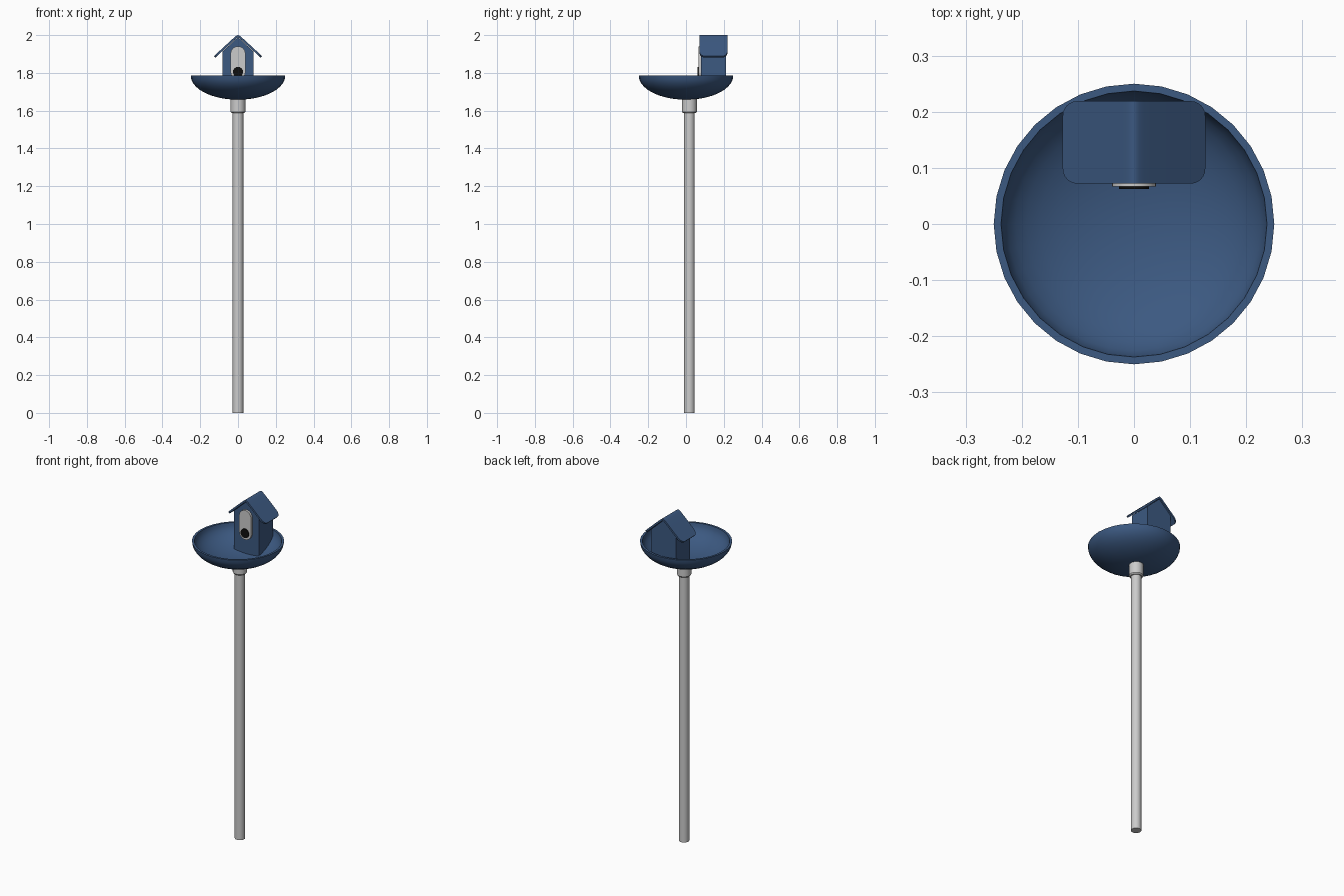
import bpy, bmesh
from math import sin, cos, pi, sqrt, radians

if "Cube" in bpy.data.objects:
    bpy.data.objects.remove(bpy.data.objects["Cube"])


def material(name, rgb):
    m = bpy.data.materials.new(name)
    m.diffuse_color = (*rgb, 1)
    m.use_nodes = True
    m.node_tree.nodes["Principled BSDF"].inputs["Base Color"].default_value = m.diffuse_color
    return m


BLUE = material("blue", (0.045, 0.10, 0.22))
BLACK = material("black", (0.005, 0.005, 0.005))


def make(name, verts, faces, mat=None):
    me = bpy.data.meshes.new(name)
    me.from_pydata(verts, [], faces)
    bm = bmesh.new()
    bm.from_mesh(me)
    bmesh.ops.remove_doubles(bm, verts=bm.verts, dist=1e-5)
    bmesh.ops.recalc_face_normals(bm, faces=bm.faces)
    bm.to_mesh(me)
    bm.free()
    ob = bpy.data.objects.new(name, me)
    bpy.context.collection.objects.link(ob)
    if mat:
        me.materials.append(mat)
    return ob


def smooth(ob, angle=35):
    bpy.ops.object.select_all(action='DESELECT')
    ob.select_set(True)
    bpy.context.view_layer.objects.active = ob
    bpy.ops.object.shade_smooth_by_angle(angle=radians(angle))


def lathe(name, profile, n=32, y=0, mat=None):
    """Spin an (r, z) profile about a vertical axis."""
    verts = [(r * cos(2 * pi * k / n), y + r * sin(2 * pi * k / n), z)
             for r, z in profile for k in range(n)]
    faces = [(i * n + k, i * n + (k + 1) % n, (i + 1) * n + (k + 1) % n, (i + 1) * n + k)
             for i in range(len(profile) - 1) for k in range(n)]
    return make(name, verts, faces, mat)


def prism(name, outline, y0, y1, mat=None):
    """Extrude an (x, z) outline along y."""
    n = len(outline)
    verts = [(x, y, z) for y in (y0, y1) for x, z in outline]
    faces = [tuple(range(n)), tuple(range(n, 2 * n))]
    faces += [(i, (i + 1) % n, n + (i + 1) % n, n + i) for i in range(n)]
    return make(name, verts, faces, mat)


def ellipse(r, depth, rim=1.785, steps=10):
    return [(r * sin(pi / 2 * i / steps), rim - depth * cos(pi / 2 * i / steps))
            for i in range(steps + 1)]


# Pole and collar, set slightly behind the bowl centre
PY = 0.018
smooth(lathe("pole", [(0, 0), (0.028, 0), (0.028, 1.66), (0, 1.66)], 32, PY))
smooth(lathe("collar", [(0, 1.587), (0.034, 1.587), (0.039, 1.594), (0.039, 1.666), (0, 1.666)],
             32, PY))

# Bowl with a thin rim
smooth(lathe("bowl", ellipse(0.25, 0.127) + ellipse(0.237, 0.115)[::-1], 32, 0, BLUE))

# House body, trimmed underneath to the bowl
body = prism("house_body", [(-0.082, 1.66), (0.082, 1.66), (0.082, 1.913), (0, 1.989),
                            (-0.082, 1.913)], 0.08, 0.212, BLUE)
cutter = lathe("bowl_cutter", ellipse(0.244, 0.121) + [(0.244, 2.1), (0, 2.1)], 32)
mod = body.modifiers.new("trim", 'BOOLEAN')
mod.operation = 'INTERSECT'
mod.solver = 'EXACT'
mod.object = cutter
bpy.context.view_layer.objects.active = body
bpy.ops.object.modifier_apply(modifier="trim")
bpy.data.objects.remove(cutter)
smooth(body, 30)

# Roof: bent sheet with a soft ridge and rounded eave corners
W, HALF, MID, R, E = 0.127, 0.0735, 0.1455, 0.026, 0.008
right = [0, 0.004, 0.009, 0.016, 0.03, 0.065] + \
        [W - R + R * sin(pi / 2 * i / 6) for i in range(7)]
xs = [-x for x in right[:0:-1]] + right
verts = []
for x in xs:
    d = max(0, abs(x) - (W - R))
    h = HALF - R + sqrt(max(0, R * R - d * d))
    z = 2.0 - 0.93 * (sqrt(x * x + E * E) - E)
    verts += [(x, MID - h, z), (x, MID + h, z)]
faces = [(2 * i, 2 * i + 2, 2 * i + 3, 2 * i + 1) for i in range(len(xs) - 1)]
roof = make("roof", verts, faces, BLUE)
if roof.data.polygons[0].normal.z < 0:
    roof.data.flip_normals()
sol = roof.modifiers.new("thickness", 'SOLIDIFY')
sol.thickness = 0.011
sol.offset = -1
bpy.context.view_layer.objects.active = roof
bpy.ops.object.modifier_apply(modifier="thickness")
smooth(roof)

# Capsule-shaped front plate and dark entrance
PR, LOW, HIGH = 0.039, 1.805, 1.902
arc = [pi * i / 16 for i in range(17)]
capsule = [(PR * cos(a), HIGH + PR * sin(a)) for a in arc] + \
          [(-PR * cos(a), LOW - PR * sin(a)) for a in arc]
smooth(prism("front_plate", capsule, 0.067, 0.083))
smooth(prism("entrance_hole", [(0.027 * cos(2 * a), LOW + 0.027 * sin(2 * a)) for a in arc[:-1]],
             0.062, 0.075, BLACK))
